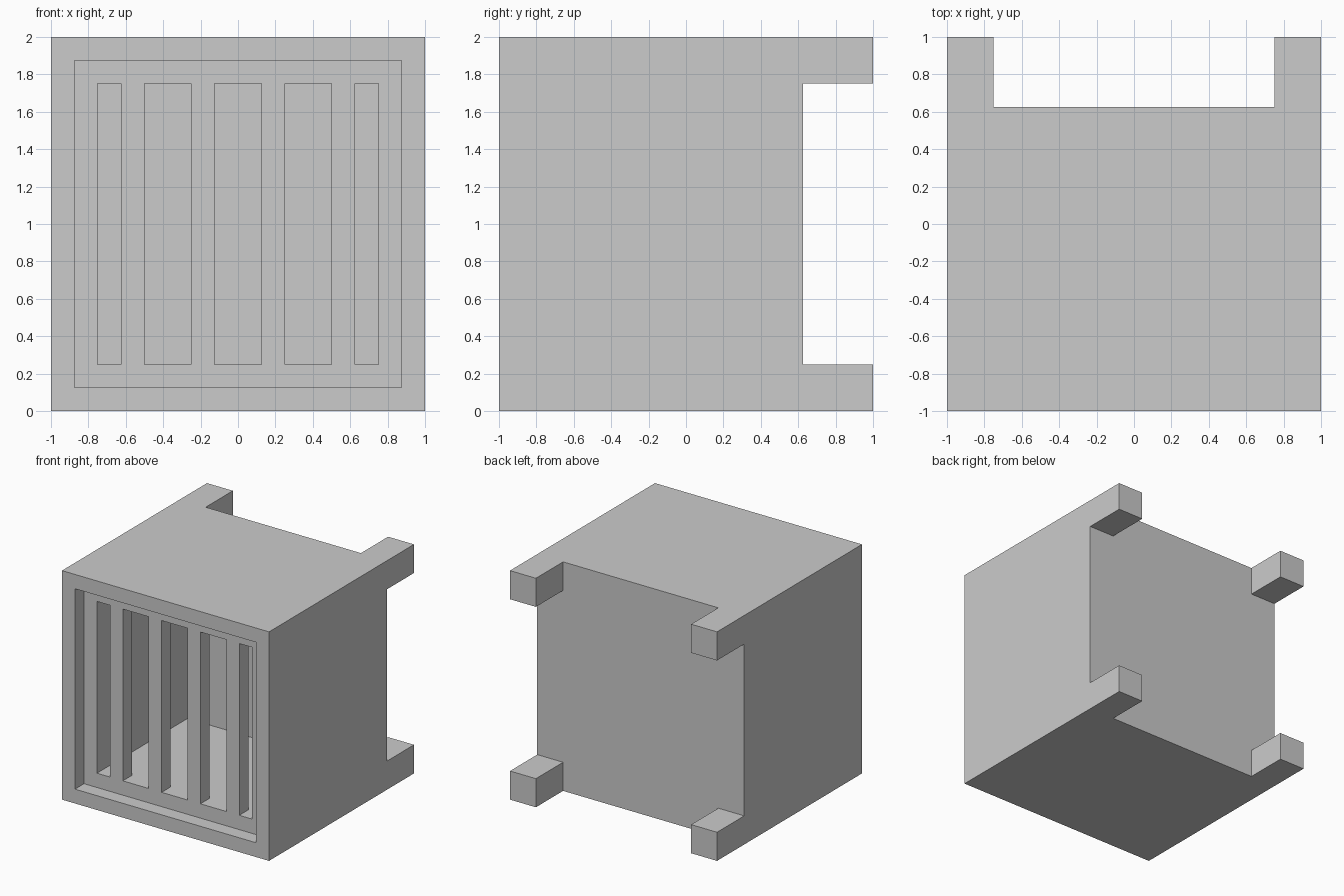
import bpy
from mathutils import Vector

if "Cube" in bpy.data.objects:
    bpy.data.objects.remove(bpy.data.objects["Cube"])


def box(name, lo, hi):
    """Axis-aligned box between two corners."""
    lo, hi = Vector(lo), Vector(hi)
    bpy.ops.mesh.primitive_cube_add(size=1, location=(lo + hi) / 2)
    ob = bpy.context.object
    ob.name = name
    ob.scale = hi - lo
    bpy.ops.object.transform_apply(location=False, rotation=False, scale=True)
    return ob


def carve(target, name, lo, hi):
    """Cut a box out of the target and discard the cutter."""
    cutter = box(name, lo, hi)
    cutter.hide_render = True
    mod = target.modifiers.new(name, 'BOOLEAN')
    mod.operation = 'DIFFERENCE'
    mod.solver = 'EXACT'
    mod.object = cutter
    bpy.context.view_layer.objects.active = target
    bpy.ops.object.modifier_apply(modifier=mod.name)
    bpy.data.objects.remove(cutter)


# Housing, starting as a full block
housing = box("housing", (-1, -1, 0), (1, 1, 2))

# Rear cross-shaped notch leaves four corner posts
carve(housing, "rear_notch_vertical", (-0.75, 0.625, -0.5), (0.75, 1.5, 2.5))
carve(housing, "rear_notch_horizontal", (-1.5, 0.625, 0.25), (1.5, 1.5, 1.75))

# Shallow front recess and hollow interior
carve(housing, "front_recess", (-0.875, -1.5, 0.125), (0.875, -0.875, 1.875))
carve(housing, "interior", (-0.75, -1.2, 0.25), (0.75, 0.375, 1.75))

# Grille bars across the opening
for i, x in enumerate((-0.5625, -0.1875, 0.1875, 0.5625)):
    box(f"grille_bar_{i + 1}", (x - 0.0625, -0.875, 0.25), (x + 0.0625, -0.75, 1.75))
